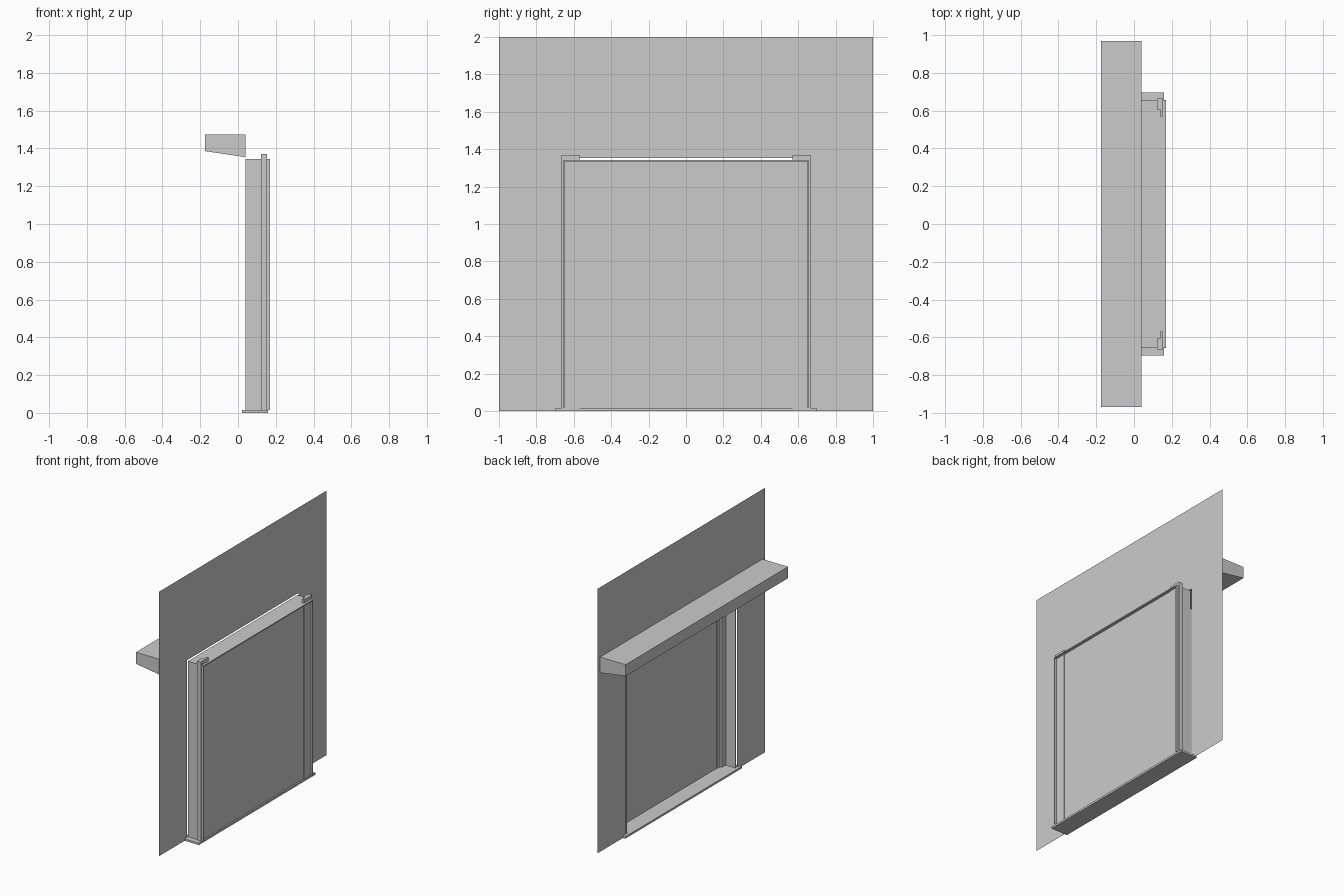
import bpy
import bmesh
from mathutils import Vector

cube = bpy.data.objects.get("Cube")
if cube:
    bpy.data.objects.remove(cube, do_unlink=True)

grey = bpy.data.materials.new("plain grey")
grey.use_nodes = True
colour = (0.6, 0.6, 0.6, 1)
grey.diffuse_color = colour
grey.node_tree.nodes["Principled BSDF"].inputs["Base Color"].default_value = colour


def prism(name, points, step=None):
    """Flat polygon, optionally extruded along step."""
    bm = bmesh.new()
    face = bm.faces.new([bm.verts.new(p) for p in points])
    if step:
        extruded = bmesh.ops.extrude_face_region(bm, geom=[face], use_keep_orig=True)
        moved = [v for v in extruded["geom"] if isinstance(v, bmesh.types.BMVert)]
        bmesh.ops.translate(bm, verts=moved, vec=Vector(step))
        bmesh.ops.recalc_face_normals(bm, faces=bm.faces)
    mesh = bpy.data.meshes.new(name)
    bm.to_mesh(mesh)
    bm.free()
    mesh.materials.append(grey)
    obj = bpy.data.objects.new(name, mesh)
    bpy.context.collection.objects.link(obj)
    return obj


def box(name, x, y, z):
    base = [(x[0], y[0], z[0]), (x[1], y[0], z[0]), (x[1], y[1], z[0]), (x[0], y[1], z[0])]
    return prism(name, base, (0, 0, z[1] - z[0]))


# Main levels
WALL_X = 0.04
LIP_X = 0.17
OPEN_Y, OPEN_Z = 0.665, 1.355
LINER_Y, LINER_Z = 0.656, 1.343
SILL_Z = 0.015

# Thin wall sheet around the doorway
outline = [(-1, 0), (-OPEN_Y, 0), (-OPEN_Y, OPEN_Z), (OPEN_Y, OPEN_Z),
           (OPEN_Y, 0), (1, 0), (1, 2), (-1, 2)]
prism("wall", [(WALL_X, y, z) for y, z in outline])

# Lintel with a sloping underside
lintel = [(-0.175, 1.386), (WALL_X - 0.001, 1.354), (WALL_X - 0.001, 1.473), (-0.175, 1.473)]
prism("lintel", [(x, -0.97, z) for x, z in lintel], (0, 1.94, 0))

# Sill and head board
box("sill", (0.02, 0.16), (-0.697, 0.697), (0, SILL_Z))
box("head_liner", (WALL_X, LIP_X), (-LINER_Y, LINER_Y), (LINER_Z - 0.008, LINER_Z))

# Side liners and rebated posts, one pair each side
rebate = [(0.122, 0.665), (0.122, 0.605), (0.138, 0.605),
          (0.138, 0.57), (0.154, 0.57), (0.154, 0.665)]
for side, s in (("right", -1), ("left", 1)):
    box(side + "_liner", (WALL_X, LIP_X), sorted((s * LINER_Y, s * (LINER_Y - 0.006))),
        (SILL_Z, LINER_Z))
    prism(side + "_post", [(x, s * y, 0.004) for x, y in rebate], (0, 0, 1.366))

# Closed door panel between the posts
box("door_panel", (0.143, 0.15), (-0.58, 0.58), (SILL_Z, LINER_Z - 0.006))
